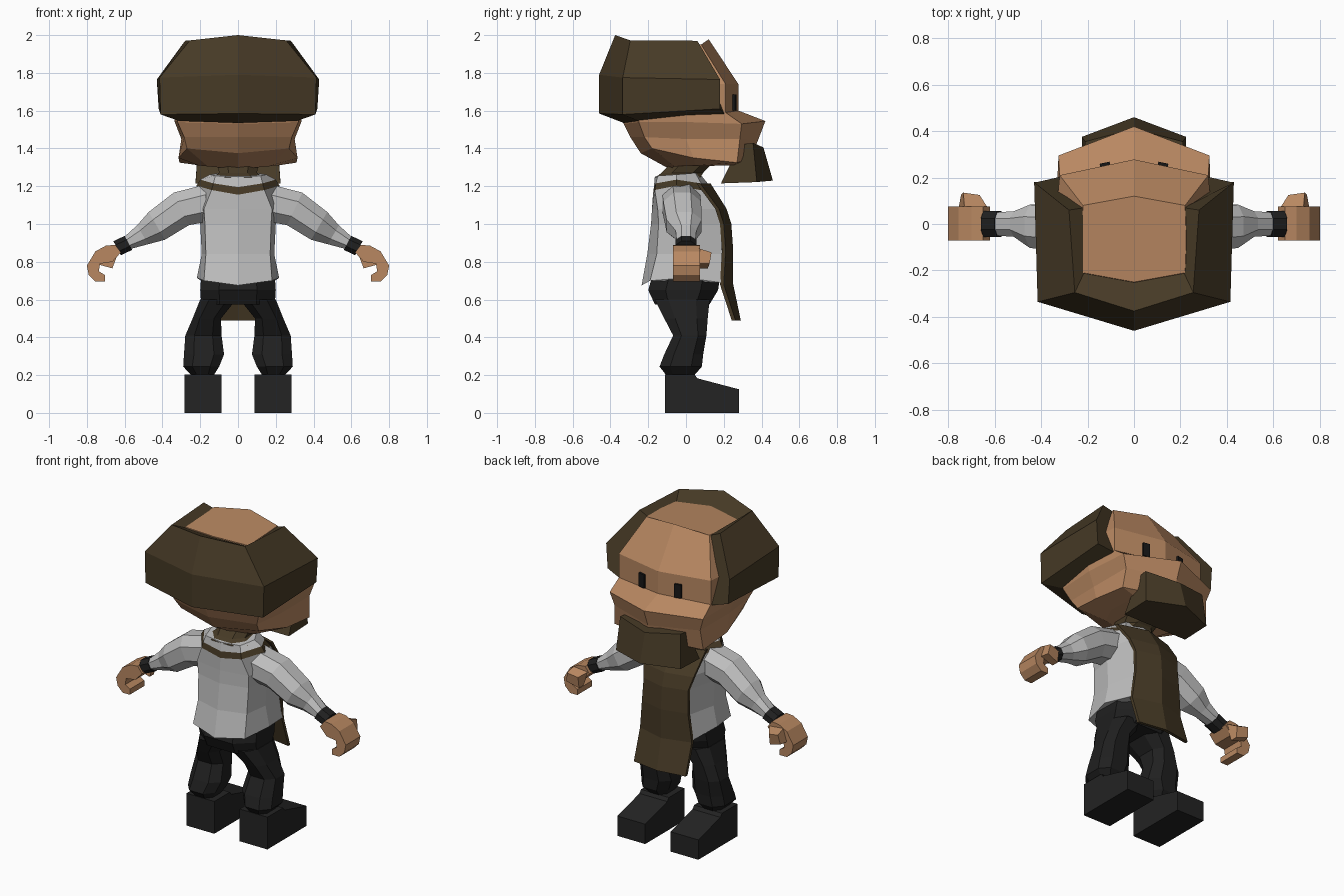
import bpy, bmesh, math
from mathutils import Vector, Matrix

if "Cube" in bpy.data.objects:
    bpy.data.objects.remove(bpy.data.objects["Cube"], do_unlink=True)


def material(name, rgb):
    m = bpy.data.materials.new(name)
    m.use_nodes = True
    m.diffuse_color = (*rgb, 1)
    b = m.node_tree.nodes["Principled BSDF"]
    b.inputs["Base Color"].default_value = (*rgb, 1)
    b.inputs["Roughness"].default_value = 0.9
    return m


SKIN = material("skin", (0.48, 0.245, 0.12))
BROWN = material("dark_brown", (0.062, 0.042, 0.019))
GREY = material("shirt_grey", (0.52, 0.52, 0.52))
BLACK = material("trouser_black", (0.014, 0.014, 0.014))
BOOT = material("boot_black", (0.017, 0.017, 0.017))
EYE = material("eye_black", (0.008, 0.008, 0.008))


def loft(name, rings, mats, rule=None, side=1):
    """Skin closed rings of points in order and cap both ends."""
    bm = bmesh.new()
    rows = [[bm.verts.new((p[0] * side, p[1], p[2])) for p in r] for r in rings]
    n = len(rows[0])
    for i in range(len(rows) - 1):
        for j in range(n):
            k = (j + 1) % n
            f = bm.faces.new((rows[i][j], rows[i][k], rows[i + 1][k], rows[i + 1][j]))
            f.material_index = rule(i) if rule else 0
    bm.faces.new(rows[0])
    bm.faces.new(rows[-1])
    bmesh.ops.recalc_face_normals(bm, faces=bm.faces)
    me = bpy.data.meshes.new(name)
    bm.to_mesh(me)
    bm.free()
    for m in mats:
        me.materials.append(m)
    ob = bpy.data.objects.new(name, me)
    bpy.context.collection.objects.link(ob)
    return ob


def sym(half):
    """Close a half outline (x >= 0) with its mirror image."""
    return half + [(-x, y, z) for x, y, z in reversed(half) if x > 0]


def octagon(cx, cy, z, hx, hy, c=0.5):
    pts = [(1, -c), (1, c), (c, 1), (-c, 1), (-1, c), (-1, -c), (-c, -1), (c, -1)]
    return [(cx + hx * u, cy + hy * v, z) for u, v in pts]


def arm_ring(x, y, z, h, d, tilt):
    """Octagon across an arm that slopes down by tilt degrees."""
    a = math.radians(tilt)
    return [(x + p[0] * math.sin(a), y + p[1], z + p[0] * math.cos(a))
            for p in octagon(0, 0, 0, h, d, 0.45)]


# Head: outline rings from crown to jaw (nose, cheek, temple, back corner, back)
loft("head", [sym(r) for r in [
    [(0, .12, 1.978), (.22, .08, 1.95), (.225, -.07, 1.945), (.22, -.21, 1.935), (0, -.25, 1.95)],
    [(0, .278, 1.74), (.32, .21, 1.74), (.34, 0, 1.74), (.33, -.26, 1.74), (0, -.35, 1.74)],
    [(0, .278, 1.60), (.32, .21, 1.59), (.34, 0, 1.58), (.32, -.25, 1.56), (0, -.33, 1.545)],
    [(0, .42, 1.545), (.325, .295, 1.53), (.335, 0, 1.54), (.32, -.25, 1.54), (0, -.33, 1.53)],
    [(0, .38, 1.44), (.298, .285, 1.45), (.30, 0, 1.45), (.285, -.22, 1.46), (0, -.295, 1.46)],
    [(0, .34, 1.34), (.31, .27, 1.325), (.315, .04, 1.35), (.27, -.18, 1.40), (0, -.24, 1.375)],
    [(0, .29, 1.31), (.20, .25, 1.31), (.21, .05, 1.31), (.16, -.06, 1.305), (0, -.085, 1.29)],
]], [SKIN])

# Hair: one band swept round the sides and back, open at the face and crown
half_hair = [
    [(.31, .205, 1.58), (.42, .18, 1.61), (.43, .18, 1.765), (.28, .06, 1.97), (.215, .07, 1.945)],
    [(.31, -.25, 1.545), (.41, -.335, 1.58), (.415, -.335, 1.775), (.255, -.295, 1.972), (.215, -.21, 1.93)],
]
back_hair = [(0, -.33, 1.535), (0, -.46, 1.585), (0, -.46, 1.79), (0, -.375, 2.0), (0, -.25, 1.945)]
other_half = [[(-x, y, z) for x, y, z in r] for r in reversed(half_hair)]
loft("hair", half_hair + [back_hair] + other_half, [BROWN])

# Beard: five sided block hung under the face
loft("beard", [sym(r) for r in [
    [(0, .41, 1.405), (.21, .355, 1.43), (.21, .285, 1.42)],
    [(0, .46, 1.23), (.225, .375, 1.222), (.225, .185, 1.215)],
]], [BROWN])

# Neck
loft("neck", [octagon(0, .03, 1.32, .11, .11), octagon(0, -.02, 1.27, .10, .11),
              octagon(0, -.045, 1.245, .14, .12)], [BROWN])

# Shirt with a brown strap around the shoulders
loft("shirt", [sym(r) for r in [
    [(0, .07, 1.27), (.10, .05, 1.27), (.15, -.05, 1.262), (.12, -.15, 1.255), (0, -.165, 1.25)],
    [(0, .115, 1.215), (.13, .08, 1.215), (.20, -.05, 1.235), (.13, -.16, 1.215), (0, -.17, 1.195)],
    [(0, .15, 1.17), (.16, .10, 1.175), (.22, -.05, 1.203), (.14, -.165, 1.18), (0, -.175, 1.155)],
    [(0, .20, 1.08), (.16, .165, 1.08), (.215, -.02, 1.08), (.18, -.15, 1.08), (0, -.18, 1.08)],
    [(0, .22, 1.0), (.15, .185, 1.0), (.20, 0, 1.0), (.175, -.145, 1.0), (0, -.185, 1.0)],
    [(0, .225, .84), (.15, .19, .84), (.192, 0, .84), (.17, -.155, .84), (0, -.205, .84)],
    [(0, .235, .66), (.18, .185, .69), (.218, 0, .715), (.18, -.19, .70), (0, -.235, .675)],
]], [GREY, BROWN], rule=lambda i: 1 if i == 1 else 0)

# Apron: thin folded sheet (half width, centre y, edge y, z)
apron = []
for w, yc, ye, z in [(.19, .13, .075, 1.215), (.175, .215, .175, 1.08), (.155, .24, .20, 1.0),
                     (.16, .25, .21, .86), (.18, .25, .20, .68), (.18, .29, .262, .49)]:
    apron.append([(w, ye, z), (0, yc, z), (-w, ye, z),
                  (-w, ye - .02, z), (0, yc - .02, z), (w, ye - .02, z)])
loft("apron", apron, [BROWN])

# Trouser seat
loft("trouser_seat", [octagon(0, 0, .72, .195, .18), octagon(0, -.015, .65, .20, .185),
                      octagon(0, -.02, .575, .195, .145)], [BLACK])

# Fist outline, curled like a letter C (x, z)
FIST = [(.62, .85), (.65, .89), (.70, .885), (.755, .855), (.80, .78), (.79, .73), (.755, .695),
        (.705, .695), (.705, .73), (.737, .75), (.73, .79), (.665, .80)]
BOOT_SIDE = [(-.11, 0), (.28, 0), (.28, .125), (.06, .183), (.045, .203), (-.11, .203)]

for side, label in ((1, "left"), (-1, "right")):
    # Sleeve, cuff and hand
    loft(label + "_sleeve", [arm_ring(*a) for a in [
        (.17, -.025, 1.11, .10, .10, 0), (.30, -.02, 1.08, .095, .10, 25),
        (.43, -.01, .99, .085, .093, 30), (.505, 0, .943, .058, .055, 30),
        (.585, 0, .90, .036, .05, 28)]], [GREY], side=side)
    loft(label + "_cuff", [arm_ring(.58, 0, .90, .042, .055, 28),
                           arm_ring(.64, 0, .872, .042, .055, 28)], [BLACK], side=side)
    loft(label + "_fist", [[(x, y, z) for x, z in FIST] for y in (-.07, .075)], [SKIN], side=side)
    loft(label + "_thumb", [
        [(.63, .07, .86), (.73, .07, .87), (.755, .07, .79), (.665, .07, .765)],
        [(.665, .125, .835), (.735, .135, .85), (.745, .125, .79), (.665, .115, .765)],
    ], [SKIN], side=side)

    # Trouser leg and boot
    loft(label + "_trouser_leg", [octagon(*r) for r in [
        (.105, -.02, .60, .095, .145), (.165, 0, .50, .075, .115), (.183, .02, .41, .096, .088),
        (.18, -.012, .31, .106, .103), (.195, -.028, .245, .095, .112),
        (.188, -.03, .20, .06, .075)]], [BLACK], side=side)
    loft(label + "_boot", [[(x, y, z) for y, z in BOOT_SIDE] for x in (.088, .282)],
         [BOOT], side=side)

    # Eye, turned to lie along the face
    turn = Matrix.Rotation(-math.atan2(.068, .32), 3, 'Z')
    ring = [(-.022, -.015), (.022, -.015), (.022, .008), (-.022, .008)]
    eye = [turn @ Vector((x, y, 0)) + Vector((.125, .256, 0)) for x, y in ring]
    loft(label + "_eye", [[(p.x, p.y, z) for p in eye] for z in (1.60, 1.685)], [EYE], side=side)
